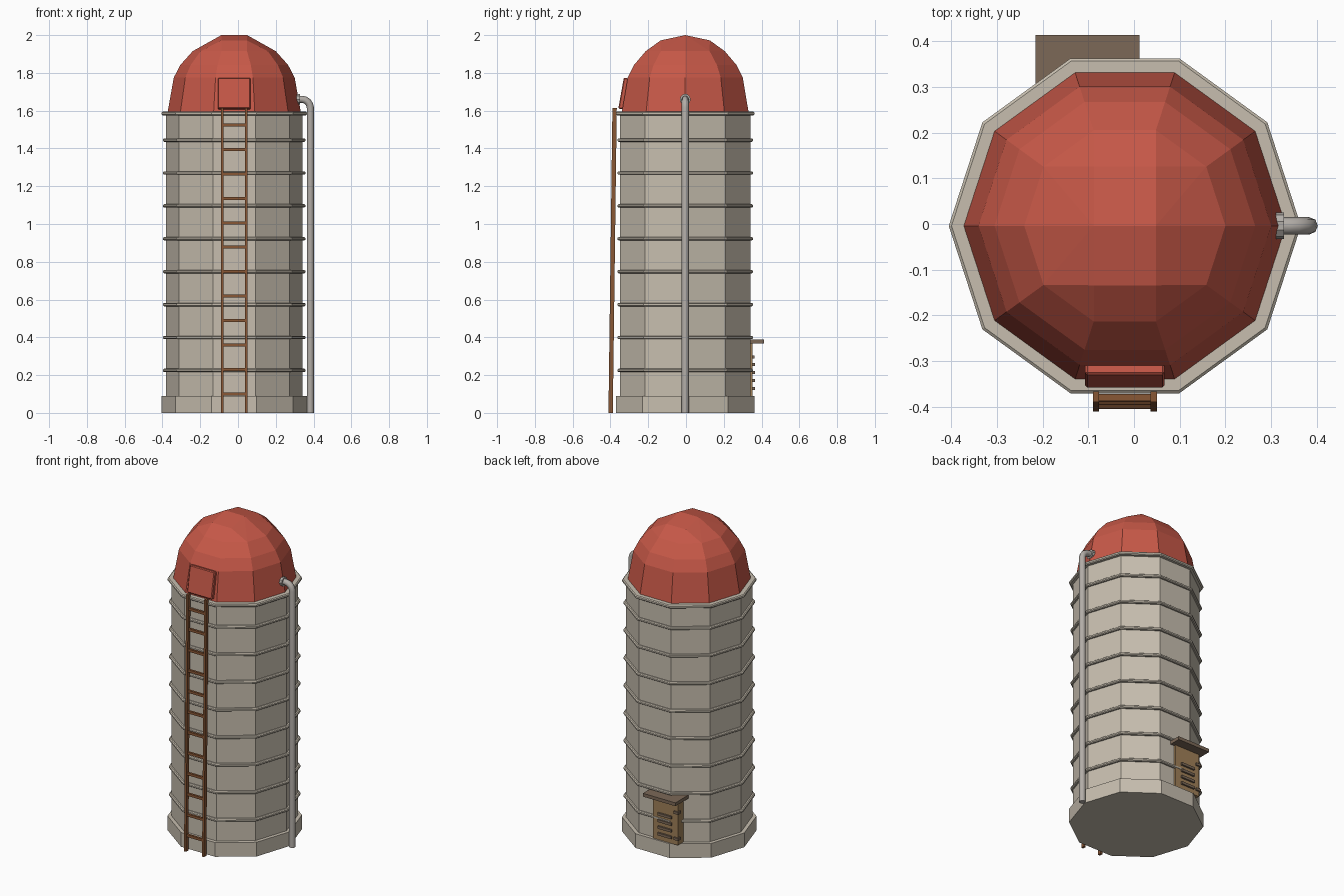
import bpy, bmesh, math
from mathutils import Vector, Matrix

if "Cube" in bpy.data.objects:
    bpy.data.objects.remove(bpy.data.objects["Cube"], do_unlink=True)

CX, CY, SIDES = -0.02, -0.004, 10


def material(name, rgb):
    m = bpy.data.materials.new(name)
    m.use_nodes = True
    m.diffuse_color = (*rgb, 1)
    bsdf = m.node_tree.nodes["Principled BSDF"]
    bsdf.inputs["Base Color"].default_value = (*rgb, 1)
    bsdf.inputs["Roughness"].default_value = 0.8
    return m


concrete = material("pale concrete", (0.57, 0.515, 0.427))
red = material("red roof", (0.57, 0.098, 0.064))
ladder_wood = material("brown ladder", (0.25, 0.095, 0.036))
door_wood = material("tan wood", (0.35, 0.216, 0.098))
dark_wood = material("dark wood", (0.2, 0.14, 0.095))
metal = material("grey metal", (0.45, 0.42, 0.39))


def finish(name, bm, mat):
    bmesh.ops.recalc_face_normals(bm, faces=bm.faces)
    mesh = bpy.data.meshes.new(name)
    bm.to_mesh(mesh)
    bm.free()
    mesh.materials.append(mat)
    ob = bpy.data.objects.new(name, mesh)
    bpy.context.collection.objects.link(ob)
    return ob


def ring_points(r, z):
    steps = [math.tau * i / SIDES for i in range(SIDES)]
    return [Vector((CX + r * math.cos(a), CY + r * math.sin(a), z)) for a in steps]


def lathe(name, profile, mat, closed=False):
    """Ten-sided solid from (radius, z) points; closed makes a hoop."""
    bm = bmesh.new()
    rings = [[bm.verts.new(p) for p in ring_points(r, z)] for r, z in profile]
    pairs = list(zip(rings, rings[1:]))
    if closed:
        pairs.append((rings[-1], rings[0]))
    else:
        bm.faces.new(rings[0])
        bm.faces.new(rings[-1])
    for a, b in pairs:
        for i in range(SIDES):
            j = (i + 1) % SIDES
            bm.faces.new((a[i], a[j], b[j], b[i]))
    return finish(name, bm, mat)


def box(name, x, y, z, mat, bevel=0.0):
    """Box from (min, max) pairs on each axis."""
    bm = bmesh.new()
    size = Matrix.Diagonal((x[1] - x[0], y[1] - y[0], z[1] - z[0], 1))
    mid = Matrix.Translation([(a + b) / 2 for a, b in (x, y, z)])
    bmesh.ops.create_cube(bm, size=1, matrix=mid @ size)
    if bevel:
        bmesh.ops.bevel(bm, geom=bm.edges[:], offset=bevel, segments=1, affect="EDGES")
    return finish(name, bm, mat)


def beam(name, start, end, width, depth, mat):
    """Sheared square bar between two points, with level ends."""
    bm = bmesh.new()
    bmesh.ops.create_cube(bm, size=1)
    for v in bm.verts:
        p = Vector(start).lerp(Vector(end), v.co.z + 0.5)
        v.co = p + Vector((v.co.x * width, v.co.y * depth, 0))
    return finish(name, bm, mat)


# Walls and foundation
lathe("tower_wall", [(0.362, 0.05), (0.362, 1.59)], concrete)
lathe("foundation", [(0.385, 0), (0.385, 0.09)], concrete)


# Reinforcing hoops and top rim
def hoop(name, r, z, h):
    lathe(name, [(0.34, z - h), (r - 0.006, z - h), (r, z - h / 2),
                 (r, z + h / 2), (r - 0.006, z + h), (0.34, z + h)], concrete, True)


for i in range(8):
    hoop(f"hoop_{i + 1}", 0.377, 0.225 + i * 0.1742, 0.009)
hoop("top_rim", 0.385, 1.585, 0.01)

# Faceted dome with a gridded crown
bm = bmesh.new()
for r, z in [(0.353, 1.59), (0.32, 1.775), (0.285, 1.842), (0.22, 1.915)]:
    for p in ring_points(r, z):
        bm.verts.new(p)
for sx in (-1, 1):
    for y, z in [(-0.13, 1.972), (0, 2.0), (0.13, 1.972)]:
        bm.verts.new((CX + sx * 0.068, CY + y, z))
bmesh.ops.convex_hull(bm, input=bm.verts[:])
bmesh.ops.dissolve_limit(bm, angle_limit=0.02, verts=bm.verts[:], edges=bm.edges[:])
finish("dome_roof", bm, red)

# Sloping hatch on the front of the dome
hatch = box("roof_hatch", (-0.087, 0.087), (-0.016, 0.016), (-0.083, 0.083), red, 0.005)
hatch.location = (CX, -0.328, 1.69)
hatch.rotation_euler.x = -math.atan2(0.032, 0.18)

# Leaning ladder
for side, sx in (("left", 1), ("right", -1)):
    x = CX + sx * 0.063
    beam(f"ladder_{side}_rail", (x, -0.399, 0), (x, -0.378, 1.615), 0.014, 0.023, ladder_wood)
for i in range(12):
    z = 0.1 + i * 0.1295
    y = -0.399 + 0.021 * z / 1.615
    box(f"ladder_rung_{i + 1}", (CX - 0.06, CX + 0.06), (y - 0.007, y + 0.007),
        (z - 0.008, z + 0.008), ladder_wood)

# Filler pipe with a curved top
curve = bpy.data.curves.new("filler_pipe", "CURVE")
curve.dimensions = "3D"
curve.bevel_depth = 0.019
curve.bevel_resolution = 2
curve.use_fill_caps = True
path = [(0.383, CY, 0), (0.383, CY, 1.615)]
for k in range(1, 5):
    a = k * math.pi / 8
    path.append((0.338 + 0.045 * math.cos(a), CY, 1.615 + 0.045 * math.sin(a)))
path.append((0.3, CY, 1.66))
spline = curve.splines.new("POLY")
spline.points.add(len(path) - 1)
for point, co in zip(spline.points, path):
    point.co = (*co, 1)
curve.materials.append(metal)
pipe = bpy.data.objects.new("filler_pipe", curve)
bpy.context.collection.objects.link(pipe)

# Pipe collar against the dome
bm = bmesh.new()
bmesh.ops.create_cone(bm, cap_ends=True, segments=10, radius1=0.029, radius2=0.029, depth=0.02,
                      matrix=Matrix.Translation((0.318, CY, 1.66)) @ Matrix.Rotation(math.pi / 2, 4, "Y"))
finish("pipe_collar", bm, metal)

# Smooth shading on the pipe only
bpy.ops.object.select_all(action="DESELECT")
pipe.select_set(True)
bpy.context.view_layer.objects.active = pipe
bpy.ops.object.convert(target="MESH")
bpy.ops.object.shade_smooth_by_angle(angle=math.radians(50))

# Rear unloading door with canopy, slats and hinges
box("rear_door", (-0.19, -0.015), (0.25, 0.353), (0.09, 0.37), door_wood)
box("door_canopy", (-0.215, 0.012), (0.25, 0.413), (0.367, 0.388), dark_wood)
for i in range(4):
    z = 0.13 + i * 0.042
    box(f"door_slat_{i + 1}", (-0.15, -0.055), (0.345, 0.364), (z - 0.008, z + 0.008), dark_wood)
for name, z in (("lower", 0.13), ("upper", 0.295)):
    box(f"{name}_hinge", (-0.198, -0.165), (0.335, 0.362), (z - 0.008, z + 0.008), dark_wood)
